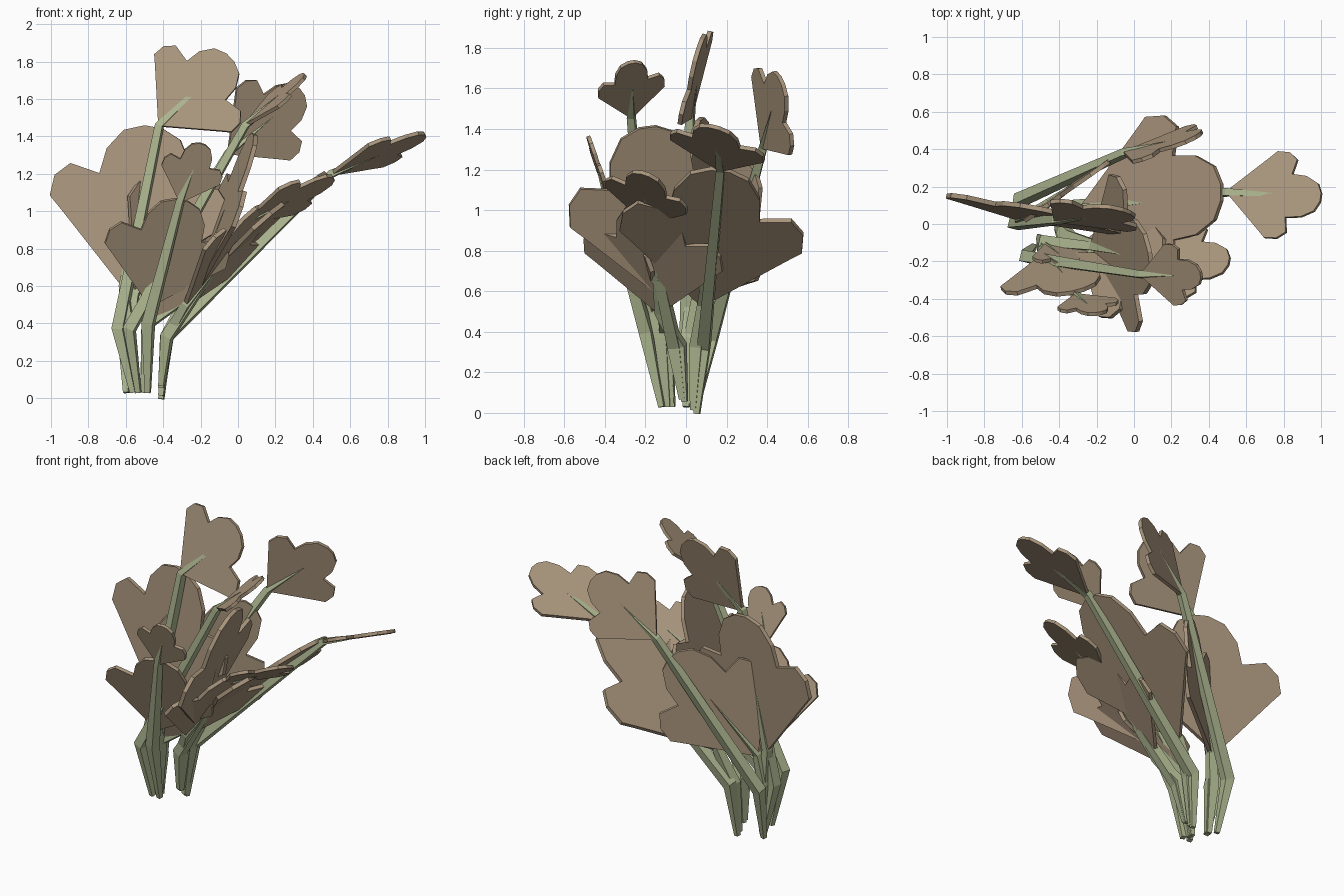
import bpy, bmesh, math
from mathutils import Vector as V

if "Cube" in bpy.data.objects:
    bpy.data.objects.remove(bpy.data.objects["Cube"])


def material(name, rgb):
    m = bpy.data.materials.new(name)
    m.diffuse_color = (*rgb, 1)
    m.use_nodes = True
    m.node_tree.nodes["Principled BSDF"].inputs["Base Color"].default_value = m.diffuse_color
    return m


LEAF = material("dry brown", (0.40, 0.305, 0.205))
STEM = material("pale green", (0.42, 0.47, 0.28))

# Half outline of the three-lobed leaf: (along midrib, across)
HALF = [(0.40, .85), (0.47, 1.0), (0.60, .99), (0.69, .84), (0.66, .50),
        (0.82, .47), (0.95, .32), (1.0, .10)]


def finish(bm, name, mat):
    bmesh.ops.recalc_face_normals(bm, faces=bm.faces)
    me = bpy.data.meshes.new(name)
    bm.to_mesh(me)
    bm.free()
    me.materials.append(mat)
    ob = bpy.data.objects.new(name, me)
    bpy.context.collection.objects.link(ob)


def leaf(name, base, tip, across):
    # Thin plate, fanned from the midrib
    axis = tip - base
    a = axis.normalized()
    half = across.length
    w = (across - a * across.dot(a)).normalized() * half
    n = a.cross(w).normalized() * (.008 + .01 * half)
    outline = [(0, .03)] + HALF
    outline = outline + [(u, -v) for u, v in reversed(outline)]
    bm = bmesh.new()
    sides = []
    for s in (1, -1):
        hub = bm.verts.new(base + axis * .55 + n * s)
        ring = [bm.verts.new(base + axis * u + w * v + n * s) for u, v in outline]
        for i in range(len(ring)):
            bm.faces.new((hub, ring[i], ring[(i + 1) % len(ring)]))
        sides.append(ring)
    p, q = sides
    for i in range(len(p)):
        j = (i + 1) % len(p)
        bm.faces.new((p[i], p[j], q[j], q[i]))
    finish(bm, name, LEAF)


def stem(name, pts, radii):
    # Four-sided tapering stalk that ends as the leaf vein
    bm = bmesh.new()
    rings = []
    for i, p in enumerate(pts):
        t = (pts[min(i + 1, len(pts) - 1)] - pts[max(i - 1, 0)]).normalized()
        s = t.cross(V((0.25, 1, 0))).normalized()
        f = t.cross(s)
        rings.append([bm.verts.new(p + (s * math.cos(k) + f * math.sin(k)) * radii[i])
                      for k in (math.pi / 4 + j * math.pi / 2 for j in range(4))])
    for a, b in zip(rings, rings[1:]):
        for j in range(4):
            bm.faces.new((a[j], a[(j + 1) % 4], b[(j + 1) % 4], b[j]))
    bm.faces.new(rings[0])
    bm.faces.new(rings[-1])
    finish(bm, name, STEM)


# name: leaf base, leaf tip, half-width vector
PLANTS = {
    "left_top": ((-.42, .02, 1.46), (-.04, .07, 1.82), (.27, -.06, -.12)),
    "left_back": ((-.05, .38, 1.31), (.34, .47, 1.64), (.19, .10, -.14)),
    "left_high": ((.04, -.27, 1.46), (.36, -.27, 1.73), (0, .16, .05)),
    "left_rear": ((-.55, .05, .56), (-.14, .33, 1.21), (.28, .20, -.08)),
    "right_far": ((.50, .17, 1.20), (1.0, .14, 1.41), (0, .23, -.07)),
    "right_low": ((-.28, .08, .54), (.47, .17, 1.20), (.10, .44, .04)),
    "right_middle": ((.03, -.19, .94), (.51, -.2, 1.18), (.03, .20, -.07)),
    "right_front": ((-.28, -.13, .5), (.15, -.19, 1.03), (-.10, -.34, .05)),
    "left_centre": ((-.22, -.12, .58), (.09, -.19, 1.41), (-.06, .42, .03)),
    "left_big": ((-.61, .03, .6), (-.45, .07, 1.45), (-.47, .10, .08)),
    "left_front": ((-.47, -.16, .5), (-.30, -.36, 1.06), (-.31, -.10, .10)),
    "left_small": ((-.31, -.38, 1.05), (-.19, -.48, 1.36), (.16, .02, -.04)),
    "left_lowest": ((-.47, -.11, .42), (-.33, -.22, .75), (.14, .02, -.05)),
}

for name, points in PLANTS.items():
    base, tip, across = map(V, points)
    # Stalks rise from two clumps and kink outward before reaching the leaf
    y = base.y
    if name.startswith("right"):
        root = V((-.41, .02 + .2 * y, .03 - .2 * y))
        bend = V((-.38, root.y + .2 * y, .33))
    else:
        root = V((-.56 - .1 * y, min(.05, max(-.12, -.01 + .5 * y)), .03))
        bend = V((-.58 - .1 * y + .1 * min(0, y), root.y + .2 * y, .37))
        if name in ("left_centre", "left_front", "left_small", "left_lowest"):
            root.x, bend.x = root.x + .04, bend.x + .1
            bend.z = min(.4, base.z * .75)
        if name == "left_top":
            bend.x = -.64
    half = across.length
    k = .7 if half < .166 else .9
    leaf("leaf_" + name, base, tip, across)
    stem("stem_" + name, [root, bend, base, base.lerp(tip, .68)],
         [.022 * k, .048 * k, .026 * k + .02 * half, .008])
